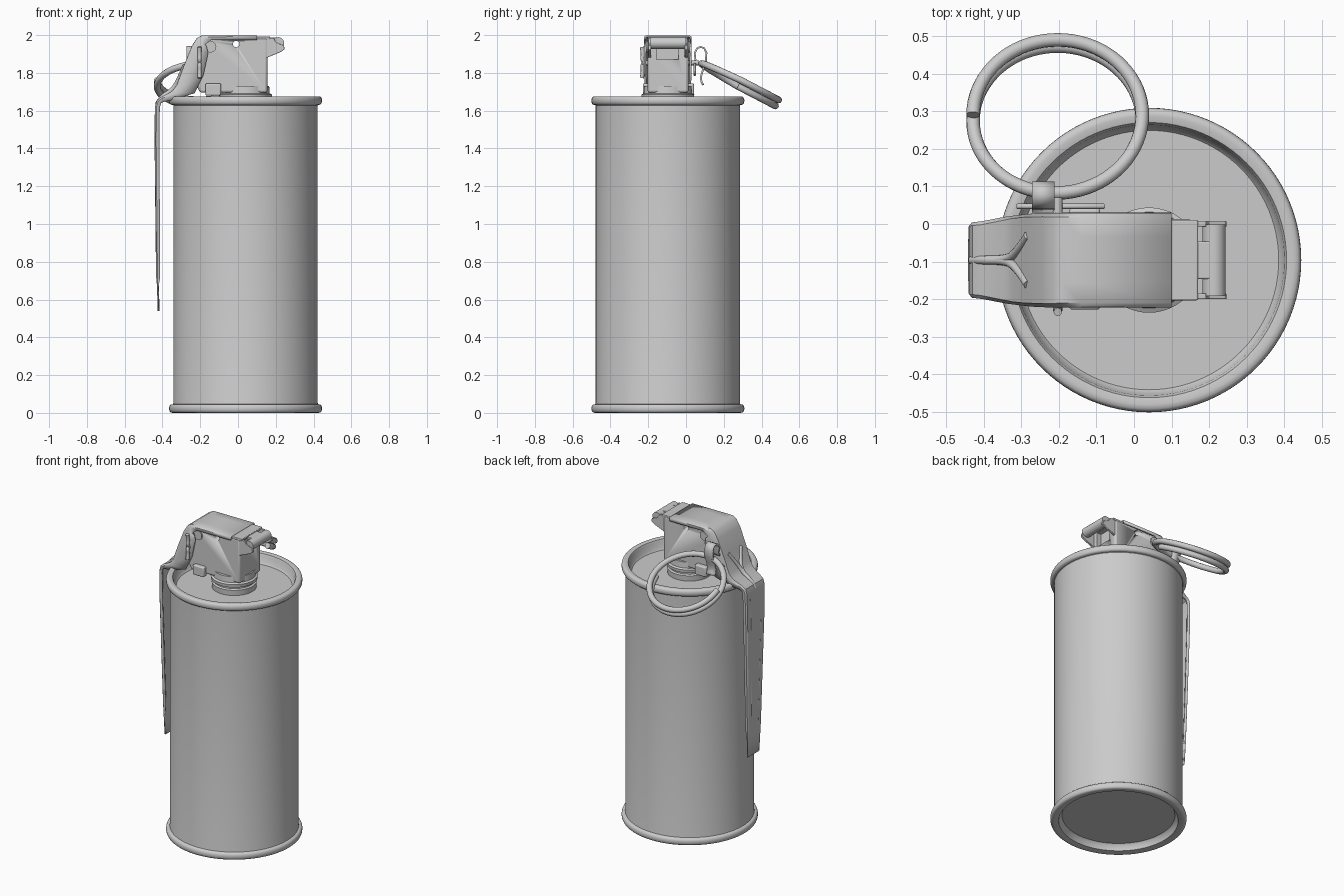
import bpy, bmesh, math
from mathutils import Vector

if "Cube" in bpy.data.objects:
    bpy.data.objects.remove(bpy.data.objects["Cube"])

CX, CY = 0.04, -0.096   # canister axis


def finish(name, bm, angle=35):
    bmesh.ops.remove_doubles(bm, verts=bm.verts, dist=1e-5)
    bmesh.ops.recalc_face_normals(bm, faces=bm.faces)
    me = bpy.data.meshes.new(name)
    bm.to_mesh(me)
    bm.free()
    ob = bpy.data.objects.new(name, me)
    bpy.context.collection.objects.link(ob)
    bpy.ops.object.select_all(action='DESELECT')
    ob.select_set(True)
    bpy.context.view_layer.objects.active = ob
    bpy.ops.object.shade_smooth_by_angle(angle=math.radians(angle))
    return ob


def lathe(name, profile, seg=96):
    bm = bmesh.new()
    vs = [bm.verts.new((CX + r, CY, z)) for r, z in profile]
    es = [bm.edges.new(p) for p in zip(vs, vs[1:])]
    bmesh.ops.spin(bm, geom=vs + es, cent=(CX, CY, 0), axis=(0, 0, 1),
                   angle=2 * math.pi, steps=seg)
    return finish(name, bm)


def prism(name, pts, y0, y1, bevel=0.0):
    """Extrude an xz outline along y."""
    bm = bmesh.new()
    f = bm.faces.new([bm.verts.new((x, y0, z)) for x, z in pts])
    g = bmesh.ops.extrude_face_region(bm, geom=[f])
    bmesh.ops.translate(bm, vec=(0, y1 - y0, 0),
                        verts=[v for v in g['geom'] if isinstance(v, bmesh.types.BMVert)])
    ob = finish(name, bm)
    if bevel:
        m = ob.modifiers.new('bevel', 'BEVEL')
        m.width, m.segments = bevel, 3
    return ob


def box(name, x0, x1, y0, y1, z0, z1, bevel=0.0):
    return prism(name, [(x0, z0), (x1, z0), (x1, z1), (x0, z1)], y0, y1, bevel)


def sheet(name, rows, thick, bevel=0.0):
    """Skin a grid of points and give it thickness."""
    bm = bmesh.new()
    grid = [[bm.verts.new(p) for p in row] for row in rows]
    for a, b in zip(grid, grid[1:]):
        for i in range(len(a) - 1):
            bm.faces.new((a[i], a[i + 1], b[i + 1], b[i]))
    ob = finish(name, bm)
    m = ob.modifiers.new('solid', 'SOLIDIFY')
    m.thickness, m.offset = thick, 0
    return ob


def tube(name, pts, radius, smooth=True):
    cu = bpy.data.curves.new(name, 'CURVE')
    cu.dimensions = '3D'
    cu.bevel_depth, cu.bevel_resolution, cu.use_fill_caps = radius, 4, True
    cu.resolution_u = 4
    sp = cu.splines.new('NURBS' if smooth else 'POLY')
    sp.points.add(len(pts) - 1)
    for p, co in zip(sp.points, pts):
        p.co = (*co, 1)
    if smooth:
        sp.order_u, sp.use_endpoint_u = 3, True
    ob = bpy.data.objects.new(name, cu)
    bpy.context.collection.objects.link(ob)
    return ob


def cut(ob, cutter):
    cutter.hide_render = True
    cutter.hide_set(True)
    m = ob.modifiers.new('cut', 'BOOLEAN')
    m.operation, m.object, m.solver = 'DIFFERENCE', cutter, 'EXACT'


def bead(z0, z1, r0, r1, n=8):
    """Rounded outer bead from z0 to z1 as profile points."""
    c, h = (z0 + z1) / 2, (z1 - z0) / 2
    return [(r0 + (r1 - r0) * math.cos(a) ** 0.6, c + h * math.sin(a))
            for a in (math.pi * (i / n - 0.5) * 0.999 for i in range(n + 1))]


# Canister with rolled rims, sunken base and sunken lid
lathe('canister', [(0, 0.045), (0.335, 0.045), (0.347, 0.035), (0.355, 0.006)]
      + bead(0.0, 0.046, 0.383, 0.405) + [(0.382, 0.052), (0.382, 1.628)]
      + bead(1.63, 1.676, 0.383, 0.405)
      + [(0.366, 1.672), (0.36, 1.66), (0.354, 1.62), (0.345, 1.61), (0, 1.61)])

# Threaded neck under the fuze head
lathe('neck', [(0, 1.6), (0.132, 1.6), (0.134, 1.645), (0.122, 1.65), (0.122, 1.66),
               (0.138, 1.665), (0.14, 1.685), (0.128, 1.692), (0.125, 1.73), (0, 1.73)], 48)

# Fuze head block with a cross hole and a hinge slot
head = prism('fuze_head', [(-0.20, 1.695), (0.155, 1.695), (0.155, 1.985), (-0.19, 1.985),
                           (-0.225, 1.94), (-0.265, 1.82)], -0.203, 0.013, 0.012)
bm = bmesh.new()
bmesh.ops.create_cone(bm, cap_ends=True, segments=20, radius1=0.017, radius2=0.017, depth=0.6)
hole = finish('hole_cutter', bm)
hole.rotation_euler = (math.pi / 2, 0, 0)
hole.location = (-0.01, CY, 1.953)
cut(head, hole)
cut(head, box('slot_cutter', 0.125, 0.3, -0.155, -0.04, 1.87, 1.965))

# Safety lever: folded channel over the head, then down the side
path = [  # x, z, half width, flange depth
    (0.10, 1.994, 0.121, 0.02), (-0.14, 1.994, 0.121, 0.02), (-0.19, 1.994, 0.121, 0.05),
    (-0.215, 1.98, 0.121, 0.07), (-0.24, 1.94, 0.121, 0.09), (-0.285, 1.83, 0.120, 0.11),
    (-0.32, 1.735, 0.116, 0.10), (-0.345, 1.70, 0.111, 0.045), (-0.405, 1.668, 0.099, 0.025),
    (-0.425, 1.652, 0.097, 0.022), (-0.434, 1.62, 0.096, 0.02), (-0.436, 1.45, 0.092, 0.02),
    (-0.428, 0.72, 0.064, 0.016), (-0.424, 0.67, 0.062, 0.004), (-0.42, 0.54, 0.056, 0.002)]
rows = []
for i, (x, z, w, d) in enumerate(path):
    a, b = path[max(i - 1, 0)], path[min(i + 1, len(path) - 1)]
    t = Vector((b[0] - a[0], b[1] - a[1])).normalized()
    nx, nz = -t.y, t.x
    rows.append([(x + nx * k * d, CY + s * w, z + nz * k * d)
                 for s, k in ((-1, 1), (-1, 0.25), (-0.93, 0), (-0.5, 0),
                              (0.5, 0), (0.93, 0), (1, 0.25), (1, 1))])
sheet('safety_lever', rows, 0.01)

# Y-shaped stiffening rib on the lever bend
for s in (-1, 1):
    tube('lever_rib', [(-0.43, CY, 1.63), (-0.41, CY, 1.672), (-0.35, CY, 1.705),
                       (-0.315, CY + s * 0.012, 1.76), (-0.282, CY + s * 0.065, 1.84)], 0.012)
for s in (-1, 1):
    tube('lever_edge_bead', [(-0.436, CY + s * 0.055, 1.58), (-0.437, CY + s * 0.053, 1.45),
                             (-0.429, CY + s * 0.035, 0.72)], 0.005, False)

# Hinge: rolled tongue, pin and two ears
bm = bmesh.new()
bmesh.ops.create_cone(bm, cap_ends=True, segments=28, radius1=0.031, radius2=0.031, depth=0.19)
roll = finish('hinge_roll', bm)
roll.rotation_euler = (math.pi / 2, 0, 0)
roll.location = (0.213, CY, 1.958)
box('hinge_tongue', 0.16, 0.215, CY - 0.05, CY + 0.05, 1.97, 1.987, 0.004)
for y in (-0.2, -0.007):
    prism('hinge_ear', [(0.14, 1.985), (0.19, 1.985), (0.20, 1.962), (0.243, 1.945), (0.247, 1.925),
                        (0.225, 1.91), (0.14, 1.875)], y, y + 0.015, 0.003)
box('head_top_flange', 0.09, 0.17, -0.203, 0.011, 1.978, 1.993, 0.004)

# Side tabs and small rivets on the head
for y0, y1 in ((-0.228, -0.19), (0.0, 0.042)):
    box('side_tab', -0.172, -0.09, y0, y1, 1.68, 1.745, 0.008)
for y in (-0.205, 0.015):
    bm = bmesh.new()
    bmesh.ops.create_cone(bm, cap_ends=True, segments=20, radius1=0.03, radius2=0.03, depth=0.012)
    rivet = finish('rivet', bm)
    rivet.rotation_euler = (math.pi / 2, 0, 0)
    rivet.location = (-0.145, y, 1.938)
tube('back_wire', [(-0.31, 0.047, 1.79), (-0.2, 0.047, 1.85), (-0.08, 0.047, 1.8)], 0.007, False)

# Cotter pin through the head with spread legs
tube('cotter_pin', [(-0.203, -0.232, 1.853), (-0.203, 0.07, 1.853)], 0.013, False)
for s in (-1, 1):
    tube('cotter_leg', [(-0.203, -0.215, 1.855), (-0.203, -0.234, 1.855 + s * 0.01),
                        (-0.203, -0.226, 1.855 + s * 0.045), (-0.203, -0.234, 1.855 + s * 0.082)], 0.011)

# Folded strap that holds the ring
strap = [(0.035, 1.85), (0.05, 1.87), (0.046, 1.905), (0.058, 1.93), (0.077, 1.938), (0.097, 1.93),
         (0.108, 1.905), (0.105, 1.86), (0.088, 1.81), (0.078, 1.775), (0.083, 1.75), (0.092, 1.735)]
sheet('ring_strap', [[(-0.272, y, z), (-0.212, y, z)] for y, z in strap], 0.01)

# Split pull ring: one and a half turns, tilted down away from the head
R, tilt = 0.225, math.radians(-27.5)
coil = []
for i in range(109):
    deg = 180 - i * 5
    off = 0.018 if i <= 36 else 0.018 - 0.036 * min((i - 36) / 36, 1)
    u = R * math.sin(math.radians(deg))
    coil.append((-0.203 + R * math.cos(math.radians(deg)),
                 0.282 + u * math.cos(tilt) - off * math.sin(tilt),
                 1.745 + u * math.sin(tilt) + off * math.cos(tilt)))
tube('pull_ring', coil, 0.018, False)
